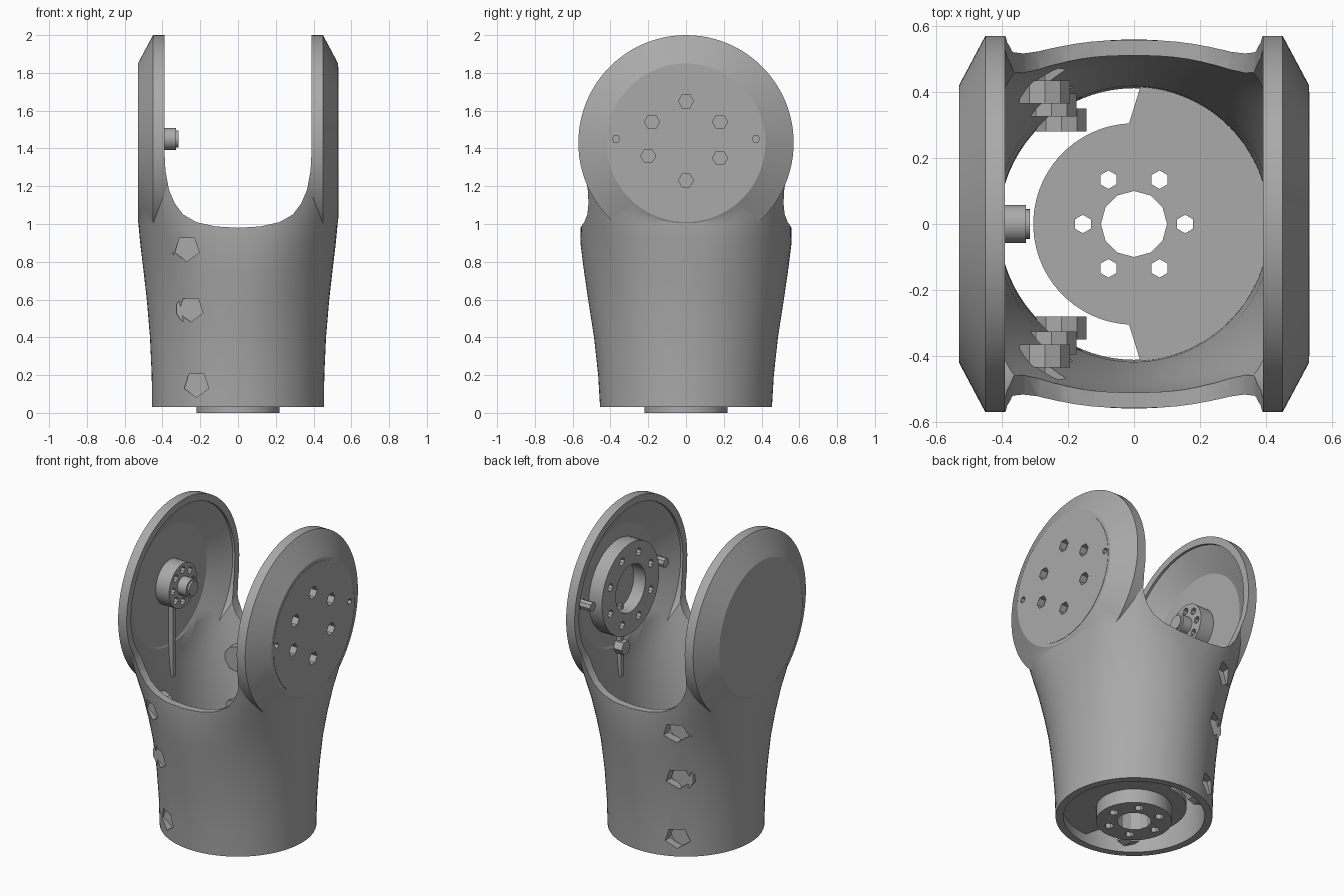
import bpy, bmesh, math
from mathutils import Matrix, Vector

if "Cube" in bpy.data.objects:
    bpy.data.objects.remove(bpy.data.objects["Cube"], do_unlink=True)

grey = bpy.data.materials.new("plain_grey")
grey.use_nodes = True
grey.diffuse_color = (0.4, 0.4, 0.4, 1)
grey.node_tree.nodes["Principled BSDF"].inputs["Base Color"].default_value = (0.4, 0.4, 0.4, 1)

PIVOT = 1.43
AXES = {"x": Matrix.Rotation(math.pi / 2, 4, "Y"),
        "y": Matrix.Rotation(-math.pi / 2, 4, "X"),
        "z": Matrix.Identity(4)}


def finish(bm, name):
    bmesh.ops.recalc_face_normals(bm, faces=bm.faces)
    mesh = bpy.data.meshes.new(name)
    bm.to_mesh(mesh)
    bm.free()
    mesh.materials.append(grey)
    obj = bpy.data.objects.new(name, mesh)
    bpy.context.collection.objects.link(obj)
    return obj


def loft(name, rings):
    bm = bmesh.new()
    loops = [[bm.verts.new(p) for p in ring] for ring in rings]
    n = len(loops[0])
    for a, b in zip(loops, loops[1:]):
        for i in range(n):
            j = (i + 1) % n
            bm.faces.new((a[i], a[j], b[j], b[i]))
    bm.faces.new(loops[0])
    bm.faces.new(loops[-1])
    return finish(bm, name)


def cylinder(name, centre, radius, depth, axis="x", sides=48):
    bm = bmesh.new()
    bmesh.ops.create_cone(bm, cap_ends=True, segments=sides, radius1=radius, radius2=radius,
                          depth=depth, matrix=Matrix.Translation(centre) @ AXES[axis])
    return finish(bm, name)


def box(name, centre, size):
    bm = bmesh.new()
    bmesh.ops.create_cube(bm, size=1, matrix=Matrix.Translation(centre) @ Matrix.Diagonal((*size, 1)))
    return finish(bm, name)


def combine(obj, other, operation="DIFFERENCE"):
    mod = obj.modifiers.new("bool", "BOOLEAN")
    mod.operation, mod.object, mod.solver = operation, other, "EXACT"
    bpy.context.view_layer.update()
    mesh = bpy.data.meshes.new_from_object(obj.evaluated_get(bpy.context.evaluated_depsgraph_get()))
    obj.modifiers.clear()
    obj.data = mesh
    bpy.data.objects.remove(other, do_unlink=True)


def head(name, inset):
    # chamfered drum lying along x
    profile = [(-0.53, 0.42), (-0.45, 0.57), (0.45, 0.57), (0.53, 0.42)]
    rings = []
    for x, r in profile:
        x -= math.copysign(inset, x)
        rings.append([(x, (r - inset) * math.cos(a), PIVOT + (r - inset) * math.sin(a))
                      for a in (math.tau * i / 96 for i in range(96))])
    return loft(name, rings)


def trunk(name, inset):
    # z, half width, half depth, squareness
    sections = [(0.03, 0.455, 0.455, 2), (0.2, 0.457, 0.465, 2), (0.4, 0.466, 0.487, 2),
                (0.6, 0.483, 0.518, 2), (0.75, 0.5, 0.54, 2.1), (0.9, 0.518, 0.559, 2.3),
                (1.0, 0.527, 0.557, 2.7), (1.1, 0.528, 0.555, 3.3), (1.25, 0.528, 0.562, 4.5),
                (PIVOT, 0.528, 0.568, 6)]
    rings = []
    for z, a, b, n in sections:
        if inset and z < 0.1:
            z = -0.05
        ring = []
        for i in range(80):
            c, s = math.cos(math.tau * i / 80), math.sin(math.tau * i / 80)
            ring.append((math.copysign(abs(c) ** (2 / n), c) * (a - inset),
                         math.copysign(abs(s) ** (2 / n), s) * (b - inset), z))
        rings.append(ring)
    return loft(name, rings)


# hollow fork housing
housing = trunk("fork_housing", 0)
combine(housing, head("head", 0), "UNION")
combine(housing, trunk("trunk_cavity", 0.047))
combine(housing, head("head_cavity", 0.045))

# U-shaped opening between the arms
half = [(0.39, 2.2), (0.39, 1.4), (0.384, 1.28), (0.365, 1.18), (0.335, 1.11), (0.29, 1.05),
        (0.22, 1.01), (0.12, 0.987)]
outline = half + [(0, 0.98)] + [(-x, z) for x, z in reversed(half)]
combine(housing, loft("slot", [[(x, y, z) for x, z in outline] for y in (-1, 1)]))

# screw pockets on the front and back, each closed by a post inside
for side, label in ((-1, "front"), (1, "back")):
    for i, (x, y, z) in enumerate([(-0.22, 0.39, 0.15), (-0.25, 0.435, 0.55), (-0.27, 0.475, 0.87)]):
        combine(housing, cylinder("pocket", (x, side * y, z), 0.068, 0.2, "y", 5))
        cylinder(f"{label}_screw_post_{i}", (x, side * (y - 0.075), z), 0.08, 0.07, "y", 10)

# round cover on the left arm with bolt holes
cover = cylinder("left_cover", (0.52, 0, PIVOT), 0.4, 0.024, sides=96)
bolts = [(0, 1.65), (0, 1.23), (0.18, 1.54), (-0.18, 1.54), (0.18, 1.35), (-0.2, 1.36)]
for target in (housing, cover):
    for y, z in bolts:
        combine(target, cylinder("bolt_hole", (0.51, y, z), 0.04, 0.12, sides=6))
    for y in (-0.37, 0.37):
        combine(target, cylinder("pin_hole", (0.51, y, 1.45), 0.02, 0.12, sides=6))

# bearing ring inside the left arm
ring = cylinder("bearing_ring", (0.44, 0, PIVOT), 0.29, 0.095)
combine(ring, cylinder("bore", (0.4, 0, PIVOT), 0.15, 0.15))
for i in range(8):
    a = math.tau * (i + 0.5) / 8
    combine(ring, cylinder("hole", (0.39, 0.22 * math.cos(a), PIVOT + 0.22 * math.sin(a)),
                           0.024, 0.06, sides=8))
for y, label in ((-0.37, "front"), (0.37, "back")):
    cylinder(f"{label}_bearing_pin", (0.445, y, 1.45), 0.03, 0.09, sides=8)

# motor hub inside the right arm
hub = cylinder("motor_hub", (-0.44, 0, 1.45), 0.14, 0.1)
for i in range(8):
    a = math.tau * i / 8
    combine(hub, cylinder("hole", (-0.39, 0.1 * math.cos(a), 1.45 + 0.1 * math.sin(a)),
                          0.022, 0.06, sides=8))
cylinder("hub_shaft", (-0.36, 0, 1.45), 0.058, 0.065, sides=24)
cylinder("hub_tip", (-0.325, 0, 1.45), 0.045, 0.02, sides=24)

# seam ribs running down inside each arm
for side, label in ((1, "left"), (-1, "right")):
    box(f"{label}_rib", (side * 0.468, 0, 1.08), (0.03, 0.025, 0.46))
cylinder("left_rib_screw", (0.455, 0, 1.04), 0.045, 0.06, sides=6)

# base floor: wide on the left half, narrower on the right half
floor_outline = []
for i in range(64):
    a = math.tau * (i + 0.5) / 64
    r = 0.42 if math.cos(a) > 0 else 0.305
    floor_outline.append((r * math.cos(a), r * math.sin(a)))
base_floor = loft("base_floor", [[(x, y, z) for x, y in floor_outline] for z in (0.09, 0.13)])
flange = cylinder("base_flange", (0, 0, 0.045), 0.22, 0.09, "z")
for part in (base_floor, flange):
    combine(part, cylinder("bore", (0, 0, 0.06), 0.1, 0.3, "z", 12))
    for i in range(6):
        a = math.tau * i / 6
        combine(part, cylinder("hole", (0.155 * math.cos(a), 0.155 * math.sin(a), 0.06),
                               0.028, 0.3, "z", 6))

# smooth shading with crisp edges
bpy.ops.object.select_all(action="DESELECT")
for obj in bpy.context.scene.objects:
    if obj.type == "MESH" and grey.name in obj.data.materials:
        obj.select_set(True)
        bpy.context.view_layer.objects.active = obj
bpy.ops.object.shade_smooth_by_angle(angle=math.radians(25))
